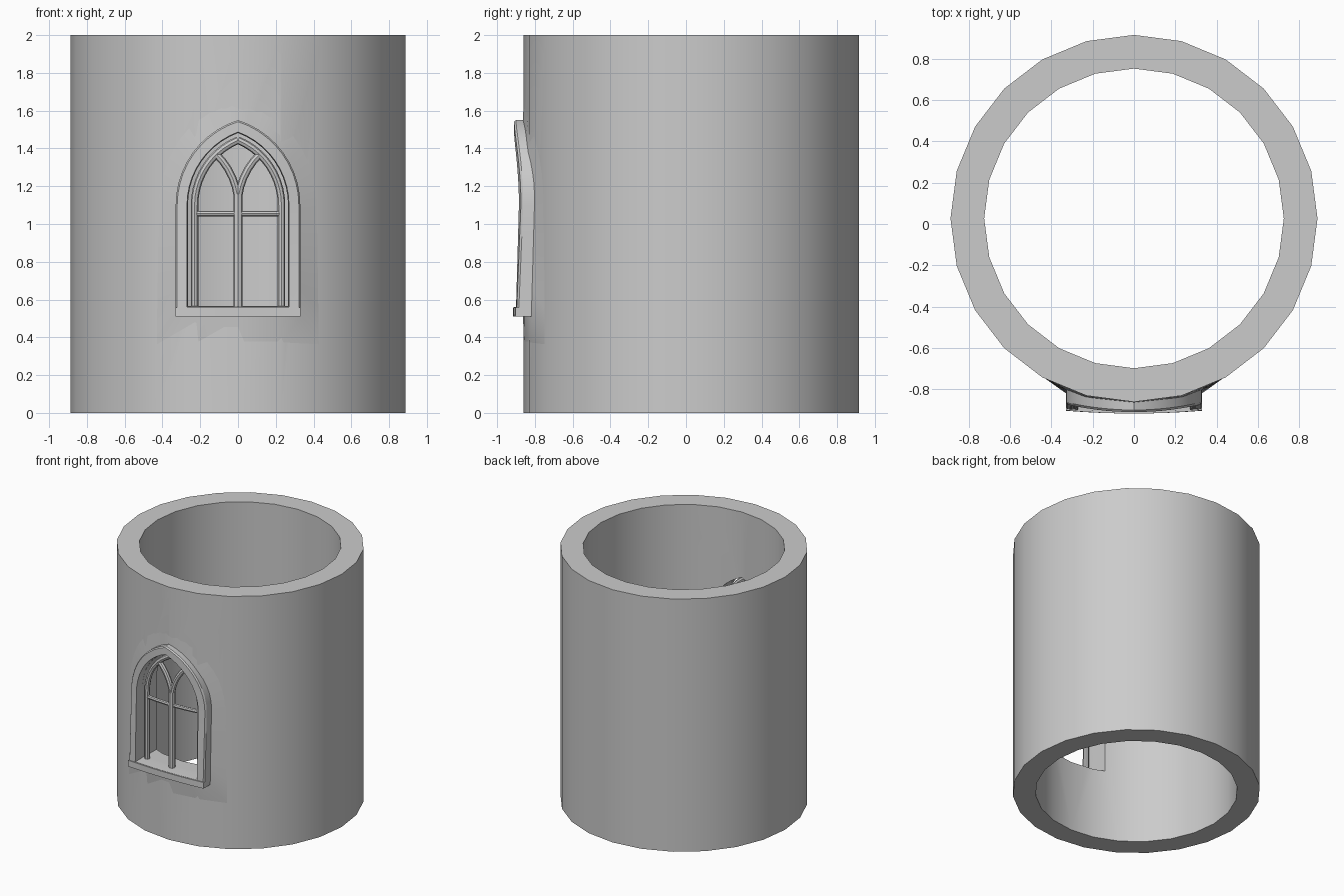
import bpy, bmesh, math
from mathutils import Vector

cube = bpy.data.objects.get("Cube")
if cube:
    bpy.data.objects.remove(cube, do_unlink=True)

# One stone colour for everything
stone = bpy.data.materials.new("grey_stone")
stone.use_nodes = True
stone.diffuse_color = (0.6, 0.6, 0.6, 1)
stone.node_tree.nodes["Principled BSDF"].inputs["Base Color"].default_value = (0.6, 0.6, 0.6, 1)

CY, R_OUT, R_IN, HEIGHT, SIDES = 0.027, 0.888, 0.725, 2.0, 24
SPRING, HALF, ARC_X, SILL = 1.1, 0.33, -0.142, 0.51


def finish(bm, name, smooth=True):
    bmesh.ops.recalc_face_normals(bm, faces=bm.faces)
    mesh = bpy.data.meshes.new(name)
    bm.to_mesh(mesh)
    bm.free()
    obj = bpy.data.objects.new(name, mesh)
    bpy.context.collection.objects.link(obj)
    mesh.materials.append(stone)
    if smooth:
        smooth_by_angle(obj)
    return obj


def select_only(obj):
    bpy.ops.object.select_all(action='DESELECT')
    obj.select_set(True)
    bpy.context.view_layer.objects.active = obj


def smooth_by_angle(obj):
    select_only(obj)
    bpy.ops.object.shade_smooth_by_angle(angle=math.radians(30))


def loft(bm, rings, cyclic=False):
    """Bridge closed rings of equal length with quads."""
    vs = [[bm.verts.new(p) for p in ring] for ring in rings]
    pairs = list(zip(vs, vs[1:])) + ([(vs[-1], vs[0])] if cyclic else [])
    for a, b in pairs:
        for i in range(len(a)):
            j = (i + 1) % len(a)
            bm.faces.new((a[i], a[j], b[j], b[i]))
    return vs


def half_arch(inset, steps=10):
    """Right half of a pointed arch, from the springing line to the apex."""
    r = HALF - ARC_X - inset
    top = math.acos(-ARC_X / r)
    return [(ARC_X + r * math.cos(top * i / steps), SPRING + r * math.sin(top * i / steps))
            for i in range(steps + 1)]


def arch(inset, bottom):
    """Closed lancet outline in x and z."""
    jamb = [(HALF - inset, bottom + (SPRING - bottom) * i / 4) for i in range(4)]
    right = jamb + half_arch(inset)
    left = [(-x, z) for x, z in reversed(right[:-1])]
    return right + left + [((HALF - inset) * t, bottom) for t in (-0.5, 0, 0.5)]


def wall_y(x):
    """Front of the faceted wall at x."""
    step = 2 * math.pi / SIDES
    k = int(math.asin(min(abs(x) / R_OUT, 1)) / step)
    x0, x1 = (R_OUT * math.sin(a * step) for a in (k, k + 1))
    y0, y1 = (R_OUT * math.cos(a * step) for a in (k, k + 1))
    return CY - (y0 + (y1 - y0) * (abs(x) - x0) / (x1 - x0))


def bow(x, z):
    """Shallow curve of the frame, flatter towards the sill."""
    return 0.35 * x * x * min(1, max(0.35, 0.4 + 1.1 * (z - 0.56)))


# Tower wall
def circle(r, z):
    return [(r * math.sin(2 * math.pi * i / SIDES), CY + r * math.cos(2 * math.pi * i / SIDES), z)
            for i in range(SIDES)]


bm = bmesh.new()
loft(bm, [circle(R_OUT, 0), circle(R_OUT, HEIGHT), circle(R_IN, HEIGHT), circle(R_IN, 0)], cyclic=True)
wall = finish(bm, "tower_wall", smooth=False)

# Window opening through the wall
bm = bmesh.new()
outline = arch(0.065, 0.562)
ends = loft(bm, [[(x, y, z) for x, z in outline] for y in (-1.2, -0.4)])
for ring in ends:
    bm.faces.new(ring)
cutter = finish(bm, "window_cutter", smooth=False)
cut = wall.modifiers.new("opening", 'BOOLEAN')
cut.operation, cut.solver, cut.object = 'DIFFERENCE', 'EXACT', cutter
select_only(wall)
bpy.ops.object.modifier_apply(modifier="opening")
bpy.data.objects.remove(cutter, do_unlink=True)
smooth_by_angle(wall)

# Window frame, a bowed ring standing proud of the wall
outer, chamfer, inner, rebate = arch(0, SILL), arch(0.008, SILL + 0.008), arch(0.06, 0.56), arch(0.065, 0.565)
bm = bmesh.new()
loft(bm, [
    [(x, wall_y(x) + 0.05, z) for x, z in outer],
    [(x, -0.90 + bow(x, z), z) for x, z in outer],
    [(x, -0.91 + bow(x, z), z) for x, z in chamfer],
    [(x, -0.91 + bow(x, z), z) for x, z in inner],
    [(x, -0.83 + bow(x, z), z) for x, z in rebate],
    [(x, wall_y(x) + 0.05, z) for x, z in rebate],
], cyclic=True)
finish(bm, "window_frame")

# Flare of the wall towards the sides of the frame
bm = bmesh.new()
mid, spread = 1.0, 1.34
loft(bm, [
    [(x * spread, wall_y(x * spread) + 0.004, mid + (z - mid) * spread) for x, z in outer],
    [(x, wall_y(x) - 0.002 - 0.028 * abs(x) / HALF * min(1, max(0.3, 1.5 - z)), z) for x, z in outer],
    [(x, wall_y(x) + 0.03, z) for x, z in outer],
])
finish(bm, "wall_flare")

# Sill strip along the foot of the frame
bm = bmesh.new()
xs = [HALF * i / 4 for i in range(-4, 5)]
rings = [[(x, y + bow(x, z), z) for y, z in ((-0.84, SILL), (-0.917, SILL), (-0.917, 0.558), (-0.84, 0.558))]
         for x in xs]
ends = loft(bm, rings)
bm.faces.new(ends[0])
bm.faces.new(ends[-1])
finish(bm, "window_sill")


# Round tracery bars
def bar(name, points, radius):
    data = bpy.data.curves.new(name, 'CURVE')
    data.dimensions = '3D'
    data.bevel_depth, data.bevel_resolution, data.use_fill_caps = radius, 2, True
    spline = data.splines.new('POLY')
    spline.points.add(len(points) - 1)
    for p, (x, z) in zip(spline.points, points):
        p.co = (x, -0.825 + 0.35 * x * x, z, 1)
    obj = bpy.data.objects.new(name, data)
    bpy.context.collection.objects.link(obj)
    data.materials.append(stone)
    select_only(obj)
    bpy.ops.object.convert(target='MESH')
    smooth_by_angle(obj)


side = half_arch(0.1)
reach = HALF - 0.1 - ARC_X
turn = math.acos(1 - 0.115 / reach)
branch = [(reach * (1 - math.cos(turn * i / 6)), SPRING + reach * math.sin(turn * i / 6)) for i in range(7)]
for label, s in (("left", 1), ("right", -1)):
    bar(label + "_jamb_bar", [(s * x, z) for x, z in [(side[0][0], 0.56)] + side], 0.02)
    bar(label + "_tracery_branch", [(s * x, z) for x, z in branch], 0.02)
bar("mullion", [(0, 0.56), (0, SPRING + 0.06)], 0.025)
bar("cross_bar", [(0.22 * i / 4, 1.055) for i in range(-4, 5)], 0.015)
